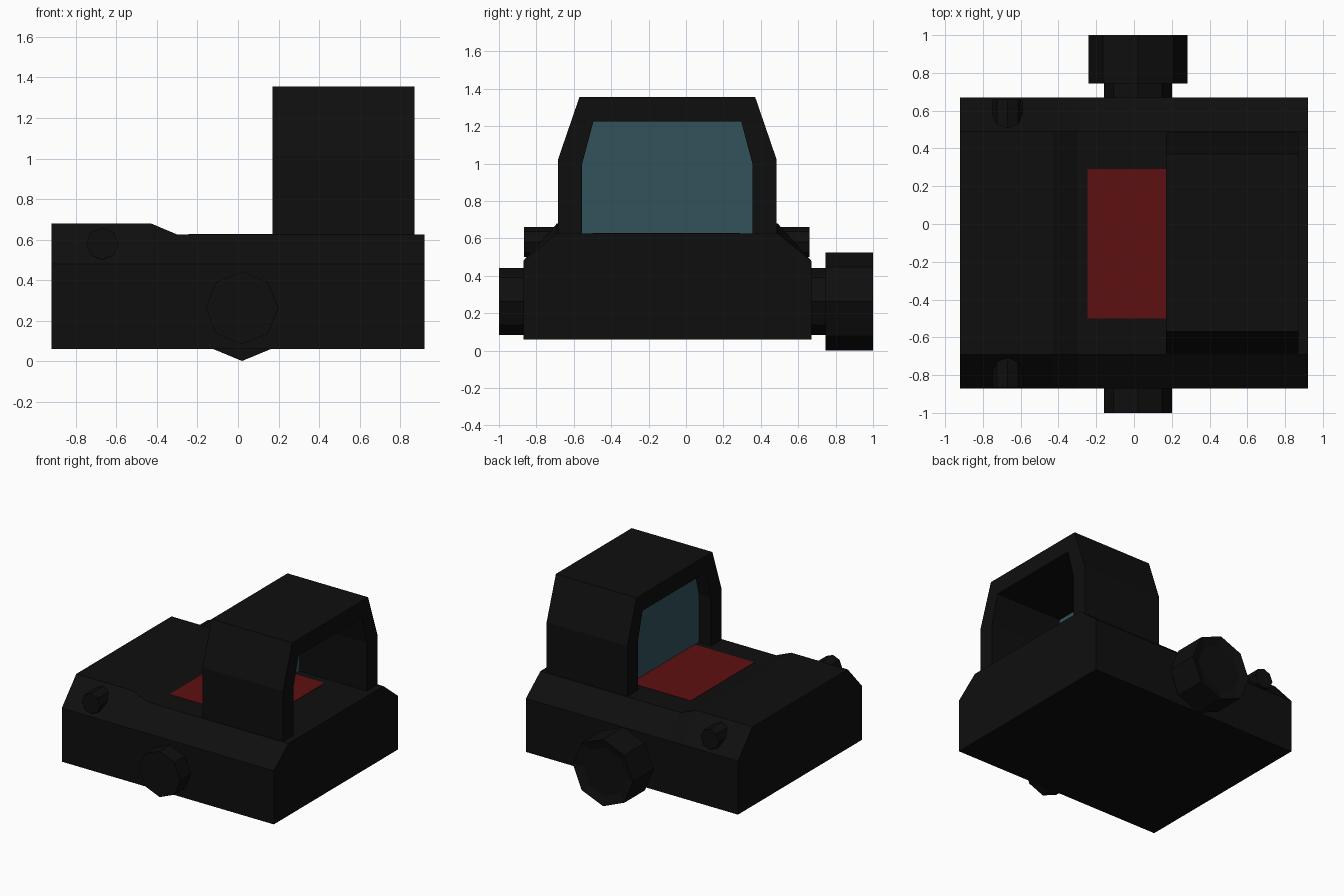
import bpy
import bmesh
import math
from mathutils import Matrix, Vector

if "Cube" in bpy.data.objects:
    bpy.data.objects.remove(bpy.data.objects["Cube"], do_unlink=True)


def material(name, rgb):
    mat = bpy.data.materials.new(name)
    mat.use_nodes = True
    mat.diffuse_color = (*rgb, 1)
    mat.node_tree.nodes["Principled BSDF"].inputs["Base Color"].default_value = (*rgb, 1)
    return mat


black = material("matte black", (0.0045, 0.0045, 0.0045))
red = material("dark red", (0.11, 0.005, 0.006))
teal = material("teal glass", (0.032, 0.085, 0.105))

MID_Y = -0.1  # the housing is symmetric about this line


def finish(name, bm, mat):
    bmesh.ops.recalc_face_normals(bm, faces=bm.faces)
    mesh = bpy.data.meshes.new(name)
    bm.to_mesh(mesh)
    bm.free()
    mesh.materials.append(mat)
    obj = bpy.data.objects.new(name, mesh)
    bpy.context.collection.objects.link(obj)
    return obj


def loft(name, sections, mat):
    """Skin a list of (x, [(y, z), ...]) sections and cap both ends."""
    bm = bmesh.new()
    rings = [[bm.verts.new((x, y, z)) for y, z in pts] for x, pts in sections]
    for a, b in zip(rings, rings[1:]):
        for i in range(len(a)):
            j = (i + 1) % len(a)
            bm.faces.new((a[i], a[j], b[j], b[i]))
    bm.faces.new(rings[0])
    bm.faces.new(rings[-1])
    return finish(name, bm, mat)


def mirrored(half):
    """Complete a half profile of (distance from middle, z) points."""
    left = [(MID_Y - d, z) for d, z in half]
    return left + [(MID_Y + d, z) for d, z in reversed(half)]


def octagon_rod(name, x, z, radius, y0, y1, recess=0):
    bm = bmesh.new()
    turn = Matrix.Translation((x, (y0 + y1) / 2, z)) @ Matrix.Rotation(math.pi / 2, 4, 'X')
    bmesh.ops.create_cone(bm, cap_ends=True, segments=8, radius1=radius,
                          radius2=radius, depth=y1 - y0, matrix=turn)
    if recess:
        bm.normal_update()
        end = max(bm.faces, key=lambda f: f.calc_center_median().y)
        bmesh.ops.inset_region(bm, faces=[end], thickness=0.07)
        bmesh.ops.translate(bm, verts=end.verts, vec=Vector((0, -recess, 0)))
    return finish(name, bm, black)


# Chamfered base with a raised block on one end
def base_section(top):
    return mirrored([(0.77, 0.06), (0.77, 0.48), (0.59, top)])


loft("base", [(-0.92, base_section(0.68)), (-0.43, base_section(0.68)),
              (-0.3, base_section(0.625)), (0.92, base_section(0.625))], black)

# Open hood around the lens
outer = mirrored([(0.585, 0.61), (0.585, 1.02), (0.47, 1.355)])
opening = [(0.455, 0.61), (0.455, 1.0), (0.395, 1.225)]
inner = mirrored(opening)
bm = bmesh.new()
rings = []
for x in (0.17, 0.87):
    rings.append([[bm.verts.new((x, y, z)) for y, z in pts] for pts in (outer, inner)])
for i in range(len(outer) - 1):
    for out, inn in rings:
        bm.faces.new((out[i], out[i + 1], inn[i + 1], inn[i]))
    for k in (0, 1):
        a, b = rings[0][k], rings[1][k]
        bm.faces.new((a[i], a[i + 1], b[i + 1], b[i]))
for i in (0, -1):
    bm.faces.new((rings[0][0][i], rings[0][1][i], rings[1][1][i], rings[1][0][i]))
finish("hood", bm, black)

# Lens pane filling the opening
loft("lens", [(0.276, inner), (0.284, inner)], teal)

# Red floor plate running under the lens
loft("floor_plate", [(x, [(-0.5, 0.62), (-0.5, 0.628), (0.29, 0.628), (0.29, 0.62)])
                     for x in (-0.245, 0.55)], red)

# Cross bolt and its clamp knob
octagon_rod("cross_bolt", 0.02, 0.263, 0.18, -1.0, 0.78)
octagon_rod("clamp_knob", 0.02, 0.263, 0.262, 0.745, 1.0, recess=0.02)

# Small screws in both chamfers
octagon_rod("front_screw", -0.67, 0.58, 0.08, -0.865, -0.6)
octagon_rod("back_screw", -0.67, 0.58, 0.08, 0.4, 0.66)
